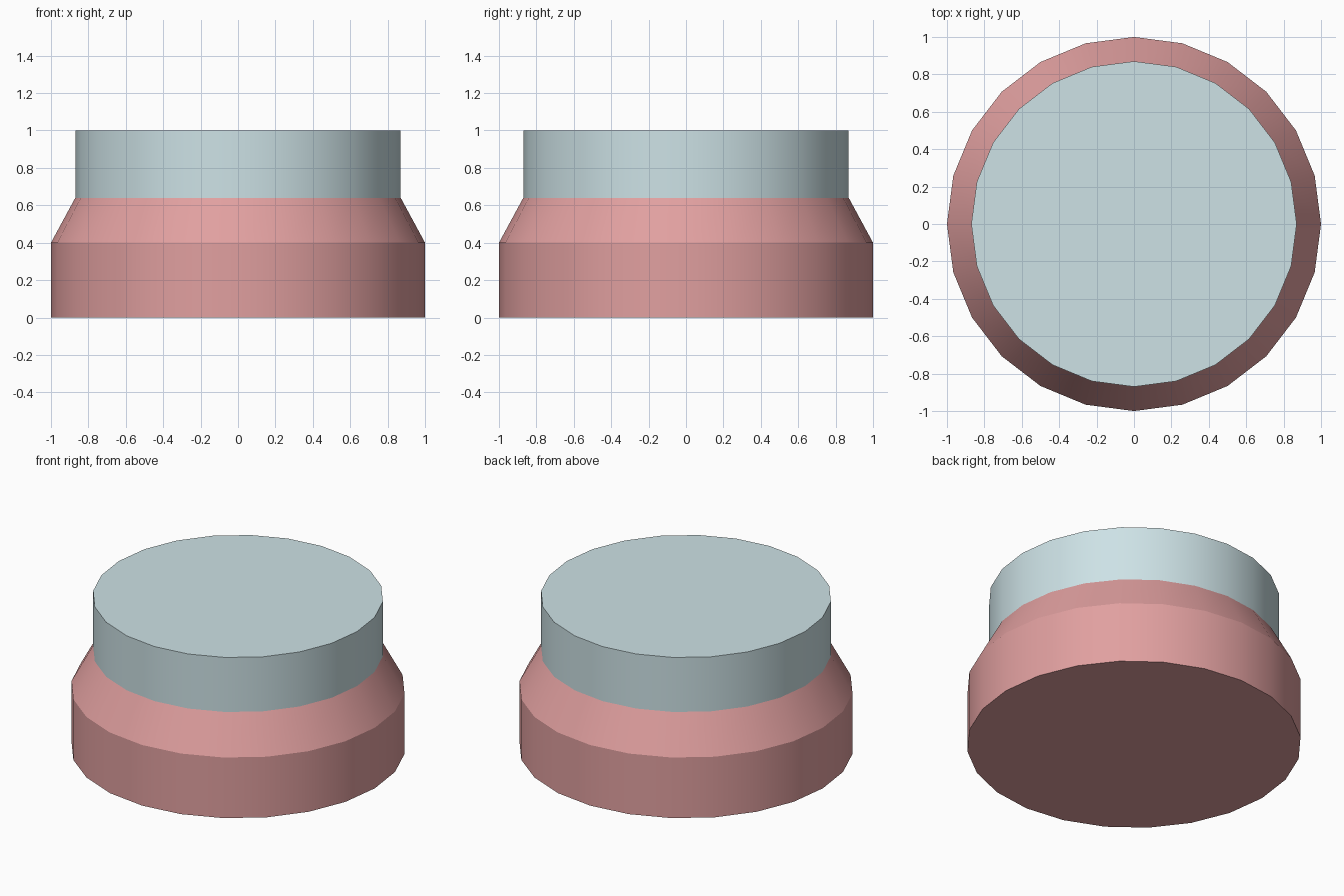
import bpy, bmesh
from math import cos, sin, tau, radians

if "Cube" in bpy.data.objects:
    bpy.data.objects.remove(bpy.data.objects["Cube"])

SIDES = 24


def material(name, color):
    mat = bpy.data.materials.new(name)
    mat.diffuse_color = (*color, 1.0)
    mat.use_nodes = True
    mat.node_tree.nodes["Principled BSDF"].inputs["Base Color"].default_value = mat.diffuse_color
    return mat


def lathe(name, profile, cap, mat):
    """Turn (radius, z) points, listed bottom to top, and cap one end ring."""
    bm = bmesh.new()
    rings = [[bm.verts.new((r * cos(tau * i / SIDES), r * sin(tau * i / SIDES), z))
              for i in range(SIDES)] for r, z in profile]
    for low, high in zip(rings, rings[1:]):
        for i in range(SIDES):
            j = (i + 1) % SIDES
            bm.faces.new((low[i], low[j], high[j], high[i]))
    if cap == "bottom":
        bm.faces.new(rings[0][::-1])
    else:
        bm.faces.new(rings[-1])
    mesh = bpy.data.meshes.new(name)
    bm.to_mesh(mesh)
    bm.free()
    mesh.materials.append(mat)
    obj = bpy.data.objects.new(name, mesh)
    bpy.context.collection.objects.link(obj)
    # Smooth around the sides, crisp at the rims and shoulder
    bpy.ops.object.select_all(action="DESELECT")
    obj.select_set(True)
    bpy.context.view_layer.objects.active = obj
    bpy.ops.object.shade_smooth_by_angle(angle=radians(20))
    return obj


# Jar body with sloping shoulder
lathe("body", [(1.0, 0.0), (1.0, 0.40), (0.87, 0.64)], "bottom",
      material("pink", (0.75, 0.35, 0.35)))

# Lid sitting on the shoulder
lathe("lid", [(0.87, 0.64), (0.87, 1.0)], "top",
      material("pale_blue", (0.61, 0.76, 0.79)))
